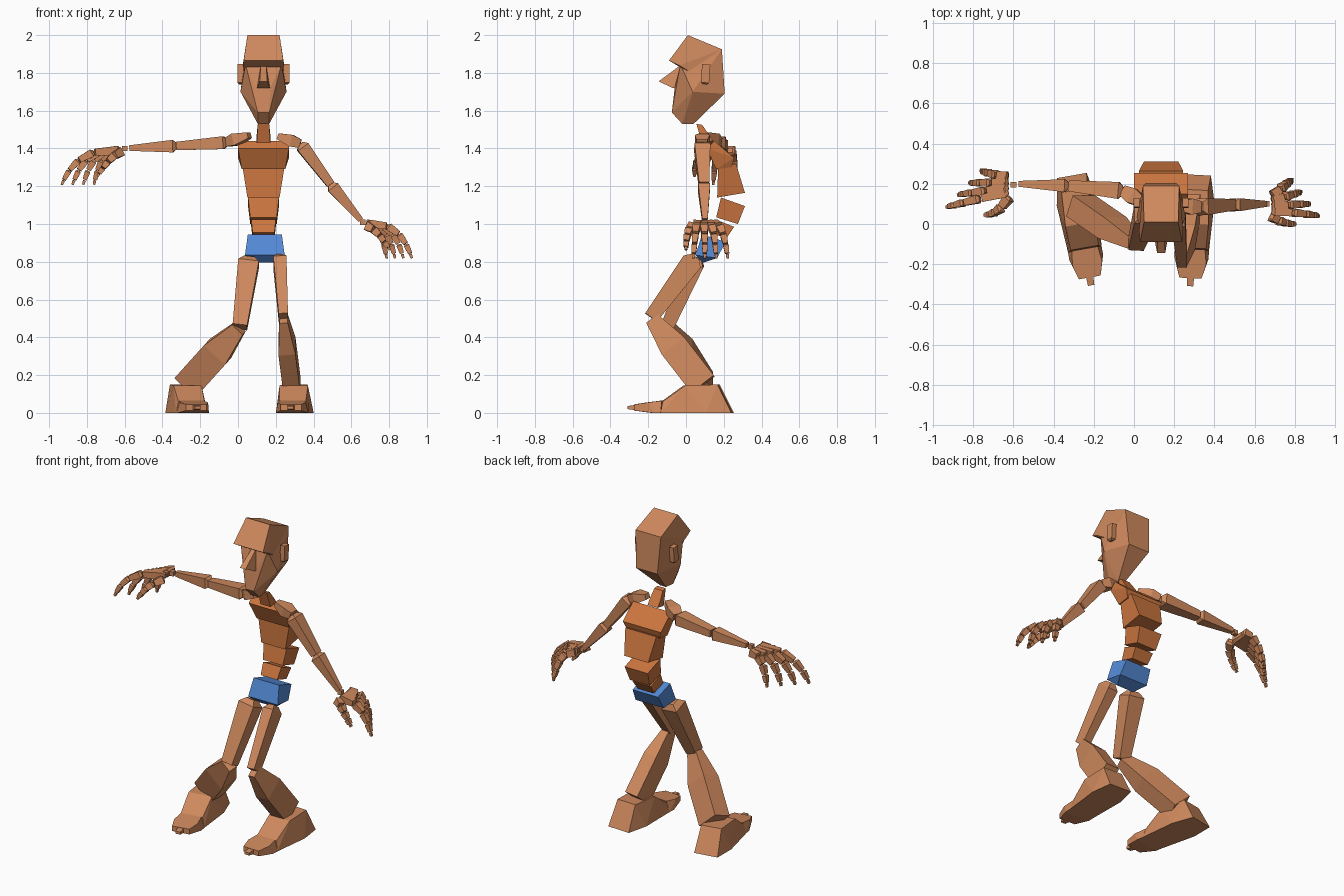
import bpy, bmesh
from itertools import product
from math import radians
from mathutils import Matrix, Vector

cube = bpy.data.objects.get("Cube")
if cube:
    bpy.data.objects.remove(cube, do_unlink=True)


def material(name, red, green, blue):
    colour = (red, green, blue, 1)
    result = bpy.data.materials.new(name)
    result.use_nodes = True
    result.diffuse_color = colour
    shader = result.node_tree.nodes["Principled BSDF"]
    shader.inputs["Base Color"].default_value = colour
    return result


SKIN = material("skin", .62, .25, .11)
TORSO = material("torso", .6, .18, .05)
BLUE = material("shorts", .09, .26, .68)
SIDES = {"left": 1, "right": -1}
SIGNS = (-1, 1)
AXIS_X, AXIS_Y, AXIS_Z = Matrix.Identity(3)
CENTRE = .135


def hull(name, points, paint=SKIN):
    """Flat-faced convex solid around the points."""
    bm = bmesh.new()
    for point in points:
        bm.verts.new(point)
    result = bmesh.ops.convex_hull(bm, input=bm.verts[:])
    spare = {item for item in result["geom_interior"] + result["geom_unused"]
             if isinstance(item, bmesh.types.BMVert)}
    bmesh.ops.delete(bm, geom=list(spare), context="VERTS")
    bmesh.ops.dissolve_limit(bm, angle_limit=radians(2), verts=bm.verts[:], edges=bm.edges[:])
    bmesh.ops.recalc_face_normals(bm, faces=bm.faces[:])
    mesh = bpy.data.meshes.new(name)
    bm.to_mesh(mesh)
    bm.free()
    mesh.materials.append(paint)
    part = bpy.data.objects.new(name, mesh)
    bpy.context.collection.objects.link(part)
    return part


def block(name, profile, paint=SKIN, centre=CENTRE):
    """Symmetric solid from side profile points (y, z, half width)."""
    return hull(name, [(centre + sign * wide, y, z)
                       for y, z, wide in profile for sign in SIGNS], paint)


def bone(name, start, end, wide, deep, taper, peak=.08, across=AXIS_Z):
    """Limb that swells from a blunt start to its peak, then tapers to the end."""
    start, end = Vector(start), Vector(end)
    along = (end - start).normalized()
    side = (across - along * across.dot(along)).normalized()
    front = along.cross(side)
    rings = ((0, .5), (peak, 1), (1, taper))
    return hull(name, [start.lerp(end, place) + side * wide * size * i + front * deep * size * j
                       for place, size in rings for i, j in product(SIGNS, SIGNS)])


# Head
back_of_head = [(.19, 1.925, .09), (.205, 1.69, .075)]
block("cranium", back_of_head + [(-.09, 1.865, .105), (-.035, 1.84, .11), (.01, 2, .085)])
block("face", back_of_head + [(-.03, 1.845, .095), (-.06, 1.72, .035), (-.075, 1.59, .03),
                              (-.02, 1.53, .03), (.04, 1.53, .02), (.035, 1.7, .122)])
block("nose", [(-.03, 1.84, .014), (-.145, 1.755, .02), (-.07, 1.72, .034), (-.03, 1.72, .034)])
for side, sign in SIDES.items():
    bone(side + "_ear", (CENTRE + sign * .122, .1, 1.74), (CENTRE + sign * .122, .107, 1.845),
         wide=.015, deep=.022, taper=1, across=AXIS_X)


# Spine: each segment has a top edge and a bottom edge, front to back
def segment(name, top, bottom, wide, narrow, paint=TORSO):
    block(name, [(*point, wide) for point in top] + [(*point, narrow) for point in bottom], paint)


segment("neck", [(.055, 1.53), (.085, 1.525)], [(.085, 1.43), (.145, 1.44), (.12, 1.475)],
        wide=.03, narrow=.036)
segment("chest", [(.11, 1.4), (.15, 1.44), (.255, 1.35)], [(.16, 1.29), (.24, 1.3)],
        wide=.135, narrow=.115)
segment("ribs", [(.17, 1.295), (.265, 1.32)], [(.165, 1.14), (.312, 1.165)],
        wide=.11, narrow=.085)
segment("belly", [(.185, 1.14), (.312, 1.095)], [(.16, 1.035), (.275, 1)],
        wide=.082, narrow=.07)
segment("waist", [(.155, 1.025), (.255, .985)], [(.12, .955), (.215, .925)],
        wide=.065, narrow=.058)
pelvis = [(.085, .945, .09), (.21, .905, .09), (.05, .835, .105), (.09, .795, .06), (.165, .82, .1)]
block("pelvis", pelvis, BLUE, centre=.142)


# Arms
def arm(side, collar, shoulder, elbow, wrist):
    bone(side + "_collar", collar, shoulder, wide=.032, deep=.04, taper=.7, peak=.6)
    bone(side + "_upper_arm", shoulder, elbow, wide=.034, deep=.042, taper=.65)
    bone(side + "_forearm", elbow, wrist, wide=.033, deep=.032, taper=.45)


arm("right", collar=(.06, .1, 1.47), shoulder=(-.055, .165, 1.432),
    elbow=(-.325, .19, 1.413), wrist=(-.575, .2, 1.402))
arm("left", collar=(.21, .09, 1.465), shoulder=(.33, .085, 1.425),
    elbow=(.49, .095, 1.21), wrist=(.65, .1, 1.02))


# Hands: every digit follows a drooping path split into short bones
def digit(name, root, bend, tip):
    stops = (0, .36, .62, .82, .97)
    path = [root * (1 - t) ** 2 + bend * 2 * t * (1 - t) + tip * t * t for t in stops]
    for number, (start, end) in enumerate(zip(path, path[1:])):
        size = .024 - .003 * number
        bone(f"{name}_bone_{number + 1}", start, start.lerp(end, .94),
             wide=size, deep=size, taper=.75, peak=.15, across=AXIS_Y)
    bone(name + "_nail", path[-1], tip + (tip - path[-1]), .008, .008, taper=.8, across=AXIS_Y)


def hand(side, wrist, length, skew):
    sign, wrist = SIDES[side], Vector(wrist)
    hull(side + "_wrist", [wrist + Vector(corner) * .014 for corner in product(SIGNS, repeat=3)])
    for number, name in enumerate(("little", "ring", "middle", "index")):
        sweep = .12 - .06 * number + skew
        reach = length * (1 + .35 * number)
        root = wrist + Vector((sign * .025, .04 - .025 * number, -.01))
        bend = wrist + Vector((sign * reach * .75, sweep * .8, .015))
        tip = wrist + Vector((sign * reach, sweep, -.18))
        digit(f"{side}_{name}", root, bend, tip)
    digit(side + "_thumb", wrist + Vector((sign * .02, -.06, -.02)),
          wrist + Vector((sign * .07, skew - .1, -.03)),
          wrist + Vector((sign * .14, skew - .1, -.14)))


hand("right", wrist=(-.6, .195, 1.4), length=.16, skew=-.05)
hand("left", wrist=(.66, .1, 1.01), length=.125, skew=0)


# Legs
def leg(side, hip, knee, ankle, thigh, shin, across):
    bone(side + "_thigh", hip, knee, *thigh, taper=.7, across=AXIS_X)
    bone(side + "_shin", Vector(knee).lerp(Vector(ankle), .02), ankle, *shin,
         taper=1, peak=.42, across=across)


leg("left", hip=(.22, .05, .825), knee=(.24, -.185, .505), ankle=(.285, .09, .15),
    thigh=(.035, .055), shin=(.045, .075), across=AXIS_X)
leg("right", hip=(.06, .06, .82), knee=(.01, -.1, .455), ankle=(-.265, .09, .15),
    thigh=(.055, .05), shin=(.057, .076), across=AXIS_Y)


# Feet: built straight, then turned out
def foot(side, centre, turn):
    parts = {
        "foot": [(.245, 0, .075), (.11, 0, .1), (-.13, 0, .085),
                 (-.12, .06, .07), (0, .145, .075), (.17, .15, .065)],
        "toes": [(-.13, 0, .085), (-.125, .065, .065), (-.2, .055, .075),
                 (-.27, .045, .055), (-.27, .012, .055), (-.17, 0, .085)],
        "toe_tip": [(-.27, .015, .018), (-.27, .042, .018), (-.31, .02, .016), (-.31, .036, .016)],
    }
    for name, profile in parts.items():
        part = block(f"{side}_{name}", profile, centre=0)
        part.rotation_euler.z = radians(turn)
        part.location.x = centre


foot("right", centre=-.267, turn=10)
foot("left", centre=.295, turn=-3)
